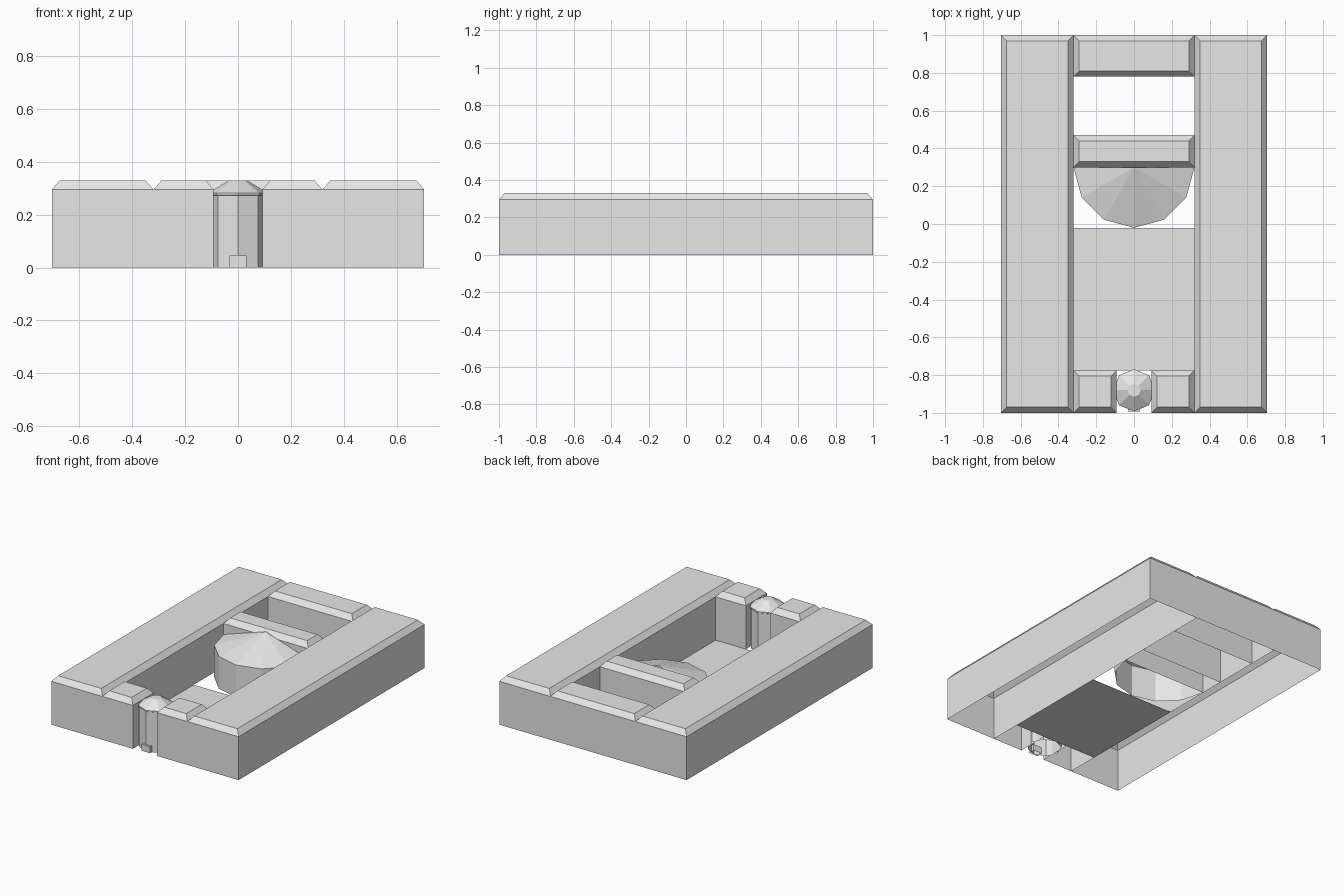
import bpy, bmesh, math

cube = bpy.data.objects.get("Cube")
if cube:
    bpy.data.objects.remove(cube, do_unlink=True)

stone = bpy.data.materials.new("pale_stone")
stone.use_nodes = True
COLOUR = (0.8, 0.8, 0.8, 1)
stone.diffuse_color = COLOUR
stone.node_tree.nodes["Principled BSDF"].inputs["Base Color"].default_value = COLOUR

EAVE, TOP, INSET = 0.295, 0.33, 0.03


def finish(name, bm):
    mesh = bpy.data.meshes.new(name)
    bm.to_mesh(mesh)
    bm.free()
    mesh.materials.append(stone)
    obj = bpy.data.objects.new(name, mesh)
    bpy.context.collection.objects.link(obj)
    return obj


def loft(name, rings, cap_top=True):
    """Join rings of equal length into a shell that is open underneath."""
    bm = bmesh.new()
    loops = [[bm.verts.new(p) for p in ring] for ring in rings]
    for low, high in zip(loops, loops[1:]):
        n = len(low)
        for i in range(n):
            j = (i + 1) % n
            bm.faces.new((low[i], low[j], high[j], high[i]))
    if cap_top:
        bm.faces.new(loops[-1])
    return finish(name, bm)


def rect(x0, x1, y0, y1, z, d=0):
    return [(x0 + d, y0 + d, z), (x1 - d, y0 + d, z),
            (x1 - d, y1 - d, z), (x0 + d, y1 - d, z)]


def block(name, x0, x1, y0, y1):
    """Hollow block with a chamfered flat roof."""
    area = (x0, x1, y0, y1)
    loft(name, [rect(*area, 0), rect(*area, EAVE), rect(*area, TOP, INSET)])


# Long wings and gate blocks, one on each side
for side, s in (("left", 1), ("right", -1)):
    for part, a, b, y0, y1 in (("wing", 0.32, 0.705, -1, 1),
                               ("gate_block", 0.092, 0.32, -1, -0.775)):
        x0, x1 = sorted((s * a, s * b))
        block(f"{side}_{part}", x0, x1, y0, y1)

# Cross blocks between the wings
block("back_block", -0.32, 0.32, 0.78, 1)
block("middle_block", -0.32, 0.32, 0.3, 0.47)

# Courtyard floor
bm = bmesh.new()
bm.faces.new([bm.verts.new(p) for p in rect(-0.32, 0.32, -0.775, -0.02, 0)])
finish("courtyard_floor", bm)

# Half-round hall with a conical roof
bm = bmesh.new()
apex = bm.verts.new((0, 0.3, 0.325))
base, rim = [], []
for i in range(7):
    a = math.pi + i * math.pi / 6
    x, y = 0.32 * math.cos(a), 0.3 + 0.32 * math.sin(a)
    base.append(bm.verts.new((x, y, 0)))
    rim.append(bm.verts.new((x, y, 0.22)))
for i in range(6):
    bm.faces.new((base[i], base[i + 1], rim[i + 1], rim[i]))
    bm.faces.new((rim[i], rim[i + 1], apex))
finish("round_hall", bm)

# Eight-sided gate tower with eave and cropped roof
profile = [(0.107, 0), (0.107, 0.272), (0.112, 0.275), (0.112, 0.283), (0.035, TOP)]
loft("gate_tower", [[(r * math.cos(k * math.pi / 4), -0.88 + r * math.sin(k * math.pi / 4), z)
                     for k in range(8)] for r, z in profile])

# Small doorway at the foot of the tower
loft("tower_door", [rect(-0.033, 0.033, -0.992, -0.95, z) for z in (0, 0.045)])
